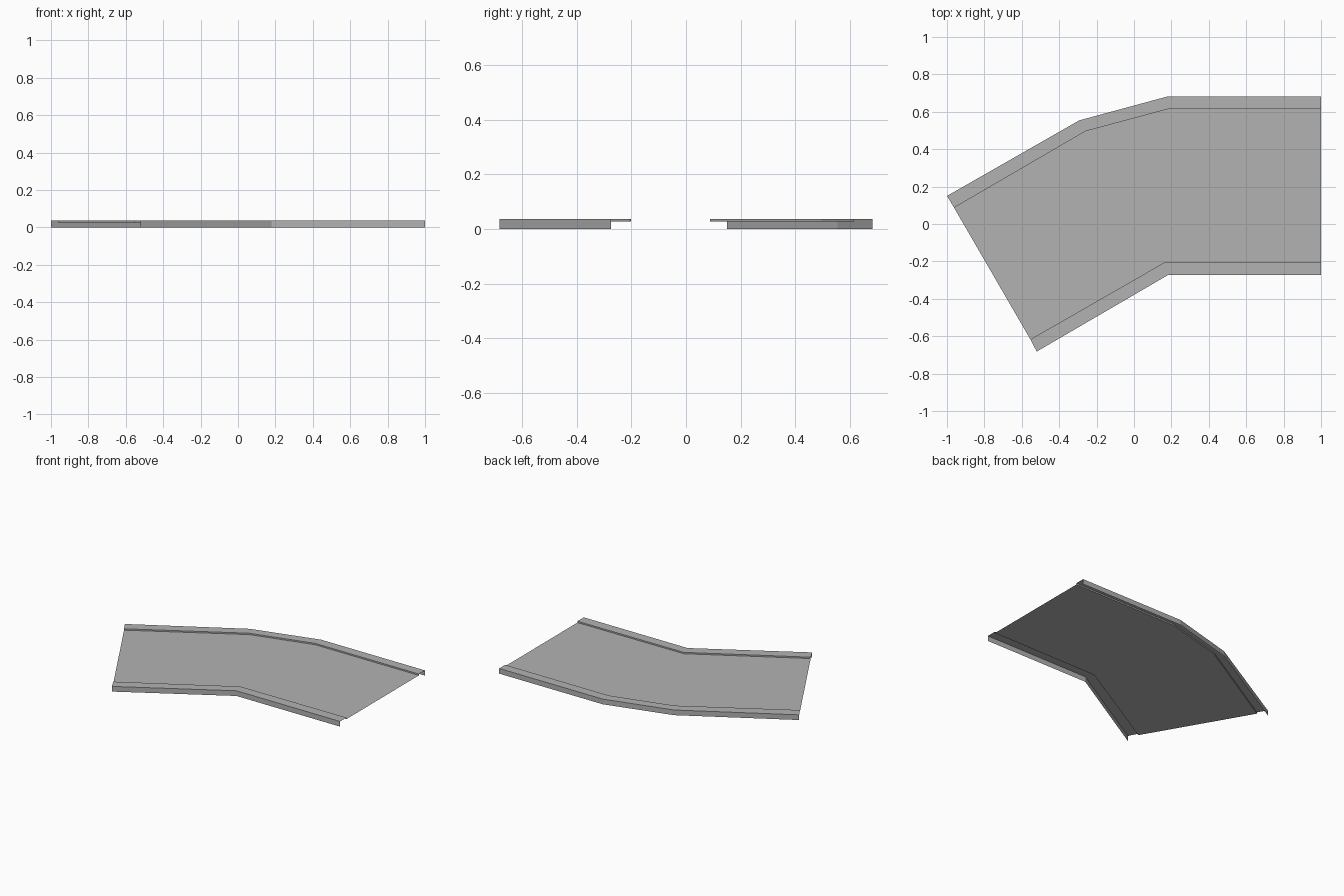
import bpy
import bmesh

cube = bpy.data.objects.get("Cube")
if cube:
    bpy.data.objects.remove(cube, do_unlink=True)

TOP, DECK = 0.037, 0.027

grey = bpy.data.materials.new("plain grey")
grey.use_nodes = True
colour = (0.45, 0.45, 0.45, 1)
grey.diffuse_color = colour
grey.node_tree.nodes["Principled BSDF"].inputs["Base Color"].default_value = colour

# Plan outlines, running from the straight end to the angled end
back_outer = [(1, 0.682), (0.18, 0.682), (-0.293, 0.554), (-1, 0.15)]
back_inner = [(1, 0.614), (0.18, 0.614), (-0.259, 0.496), (-0.962, 0.087)]
front_outer = [(1, -0.274), (0.18, -0.274), (-0.52, -0.682)]
front_inner = [(1, -0.202), (0.162, -0.206), (-0.554, -0.617)]


def finish(name, bm):
    mesh = bpy.data.meshes.new(name)
    bm.to_mesh(mesh)
    bm.free()
    mesh.materials.append(grey)
    bpy.context.collection.objects.link(bpy.data.objects.new(name, mesh))


def rail(name, outer, inner, flip):
    """Thin folded rail: outer wall, flat top flange and inner lip."""
    bm = bmesh.new()
    section = [(outer, 0), (outer, TOP), (inner, TOP), (inner, DECK)]
    rows = [[bm.verts.new((x, y, z)) for x, y in path] for path, z in section]
    for a, b in zip(rows, rows[1:]):
        for i in range(len(a) - 1):
            face = bm.faces.new((a[i], a[i + 1], b[i + 1], b[i]))
            if flip:
                face.normal_flip()
    finish(name, bm)


rail("back_rail", back_outer, back_inner, False)
rail("front_rail", front_outer, front_inner, True)

# Flat deck sheet between the rails
bm = bmesh.new()
outline = back_inner + front_inner[::-1]
bm.faces.new([bm.verts.new((x, y, DECK)) for x, y in outline])
bmesh.ops.triangulate(bm, faces=bm.faces[:])
finish("deck", bm)
